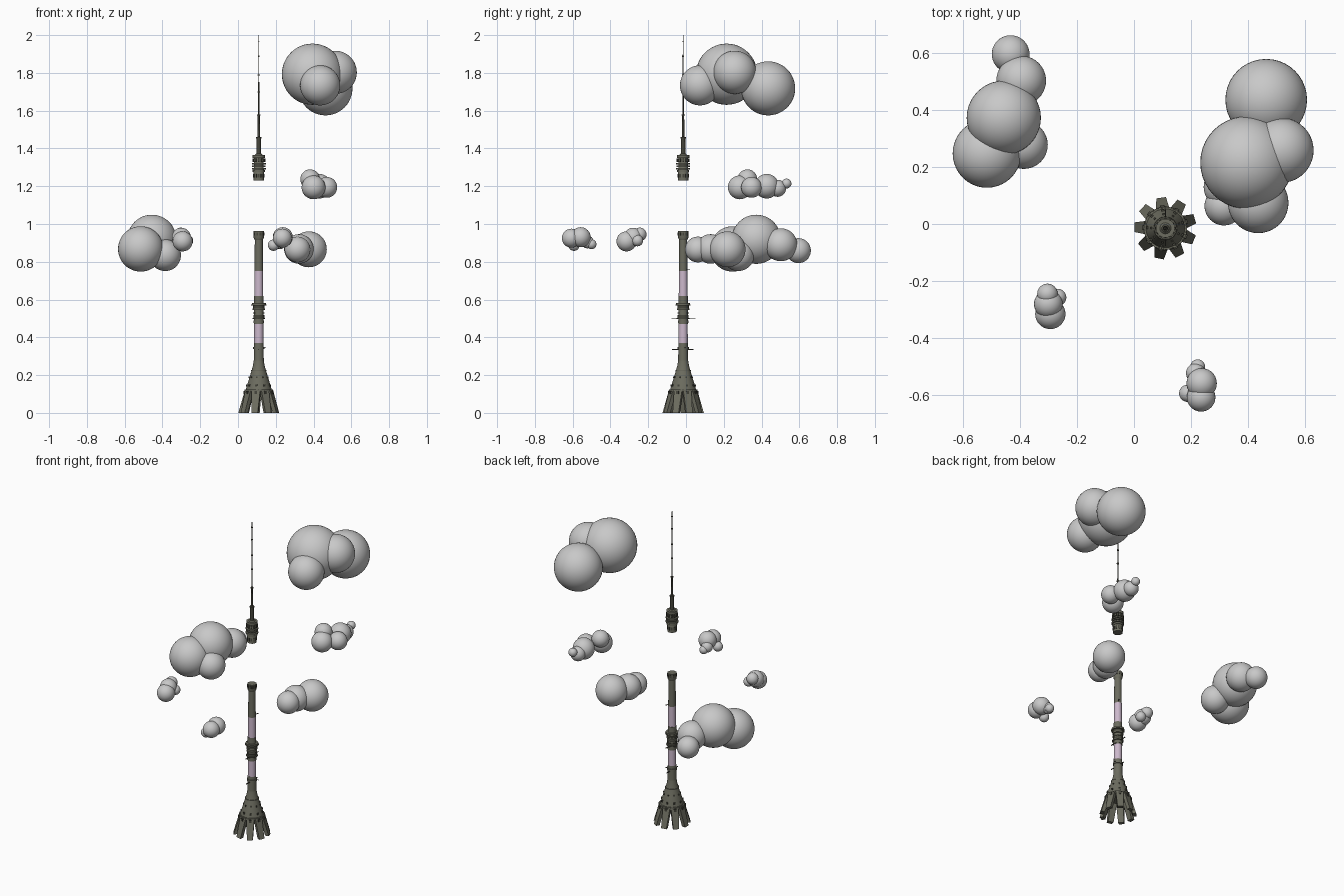
import bpy, bmesh, math
from mathutils import Matrix, Vector

cube = bpy.data.objects.get("Cube")
if cube:
    bpy.data.objects.remove(cube)

CENTRE = Vector((0.11, -0.015, 0))
LEGS = 9


def material(name, colour):
    m = bpy.data.materials.new(name)
    m.use_nodes = True
    m.diffuse_color = (*colour, 1)
    m.node_tree.nodes["Principled BSDF"].inputs["Base Color"].default_value = (*colour, 1)
    return m


cloud_grey = material("cloud grey", (0.58, 0.58, 0.58))
concrete = material("olive concrete", (0.15, 0.15, 0.115))
dark = material("dark metal", (0.06, 0.06, 0.045))
pink = material("pale pink", (0.6, 0.48, 0.6))


def finish(bm, name, mat, loc=CENTRE, smooth=True):
    bmesh.ops.recalc_face_normals(bm, faces=bm.faces)
    mesh = bpy.data.meshes.new(name)
    bm.to_mesh(mesh)
    bm.free()
    mesh.materials.append(mat)
    ob = bpy.data.objects.new(name, mesh)
    ob.location = loc
    bpy.context.collection.objects.link(ob)
    if smooth:
        bpy.ops.object.select_all(action="DESELECT")
        ob.select_set(True)
        bpy.context.view_layer.objects.active = ob
        bpy.ops.object.shade_smooth_by_angle(angle=math.radians(35))
    return ob


def lathe(name, profile, mat, sides=24):
    """Turn (radius, height) points about the tower axis, closed at both ends."""
    bm = bmesh.new()
    rings = []
    for r, z in profile:
        rings.append([bm.verts.new((r * math.cos(math.tau * i / sides),
                                    r * math.sin(math.tau * i / sides), z))
                      for i in range(sides)])
    for low, high in zip(rings, rings[1:]):
        for i in range(sides):
            j = (i + 1) % sides
            bm.faces.new((low[i], low[j], high[j], high[i]))
    bm.faces.new(rings[0])
    bm.faces.new(rings[-1])
    return finish(bm, name, mat)


def discs(name, rows, mat, sides=24):
    """Stack of plain discs given as (radius, bottom, top)."""
    bm = bmesh.new()
    for r, z0, z1 in rows:
        bmesh.ops.create_cone(bm, cap_ends=True, segments=sides, radius1=r, radius2=r,
                              depth=z1 - z0, matrix=Matrix.Translation((0, 0, (z0 + z1) / 2)))
    return finish(bm, name, mat)


def around(count, start=0.0):
    return [Matrix.Rotation(start + math.tau * i / count, 4, "Z") for i in range(count)]


def studs(name, rows, mat, start):
    """Rings of small boxes: (count, radius, height, depth, width, tall)."""
    bm = bmesh.new()
    for count, r, z, d, w, h in rows:
        for rot in around(count, start):
            bmesh.ops.create_cube(bm, size=1, matrix=rot @ Matrix.Translation((r, 0, z))
                                  @ Matrix.Diagonal((d, w, h, 1)))
    return finish(bm, name, mat, smooth=False)


# Splayed legs
first = math.radians(98)
bm = bmesh.new()
for rot in around(LEGS, first):
    rings = []
    for inner, outer, half, z in ((0.086, 0.108, 0.017, 0), (0.05, 0.071, 0.023, 0.125)):
        rings.append([bm.verts.new(rot @ Vector(p)) for p in
                      ((inner, -half, z), (outer, -half, z), (outer, half, z), (inner, half, z))])
    a, b = rings
    for i in range(4):
        j = (i + 1) % 4
        bm.faces.new((a[i], a[j], b[j], b[i]))
    bm.faces.new(a)
    bm.faces.new(b)
finish(bm, "base_legs", concrete, smooth=False)

# Conical base and its windows
lathe("base_cone", [(0.072, 0.11), (0.064, 0.14), (0.05, 0.185), (0.038, 0.225),
                    (0.031, 0.25), (0.026, 0.28)], concrete, LEGS * 4)
discs("base_rings", [(0.041, 0.222, 0.227), (0.076, 0.117, 0.123)], concrete)
studs("base_windows", [(LEGS, 0.075, 0.108, 0.012, 0.014, 0.016),
                       (LEGS, 0.062, 0.145, 0.01, 0.01, 0.012),
                       (LEGS, 0.049, 0.188, 0.008, 0.007, 0.009)], dark, first)

# Lower shaft, with the two coloured bands
lathe("lower_shaft", [(0.027, 0.25), (0.025, 0.37)], concrete)
lathe("lower_band", [(0.0245, 0.37), (0.024, 0.47)], pink)
lathe("middle_shaft", [(0.025, 0.47), (0.025, 0.62)], concrete)
lathe("upper_band", [(0.0235, 0.62), (0.0225, 0.75)], pink)
lathe("upper_shaft", [(0.0225, 0.75), (0.021, 0.93)], concrete)
lathe("shaft_collar", [(0.021, 0.915), (0.027, 0.927), (0.027, 0.962)], concrete)
studs("collar_studs", [(10, 0.027, 0.947, 0.004, 0.009, 0.018)], dark, 0)

# Galleries on the shaft
discs("galleries", [(0.03, 0.338, 0.35), (0.028, 0.475, 0.49), (0.034, 0.497, 0.503),
                    (0.031, 0.525, 0.532), (0.033, 0.545, 0.553), (0.04, 0.568, 0.574),
                    (0.037, 0.574, 0.582)], concrete)
discs("gallery_shadows", [(0.029, 0.503, 0.517), (0.03, 0.553, 0.568)], dark)

# Thin side booms
bm = bmesh.new()
for angle, z, reach in ((90, 0.335, 0.055), (-90, 0.335, 0.06), (90, 0.498, 0.065),
                        (-90, 0.498, 0.062), (20, 0.345, 0.04), (60, 0.76, 0.04)):
    bmesh.ops.create_cube(bm, size=1, matrix=Matrix.Rotation(math.radians(angle), 4, "Z")
                          @ Matrix.Translation((reach / 2, 0, z))
                          @ Matrix.Diagonal((reach, 0.004, 0.004, 1)))
finish(bm, "side_booms", dark, smooth=False)

# Pod under the antenna
lathe("pod_core", [(0.028, 1.23), (0.028, 1.285), (0.025, 1.29), (0.025, 1.36),
                   (0.014, 1.372)], concrete)
discs("pod_decks", [(0.032, 1.275, 1.285), (0.037, 1.288, 1.297), (0.035, 1.303, 1.309),
                    (0.037, 1.314, 1.322), (0.031, 1.33, 1.345), (0.033, 1.35, 1.366)], concrete)
studs("pod_windows", [(12, 0.028, 1.255, 0.004, 0.008, 0.02),
                      (12, 0.032, 1.338, 0.005, 0.008, 0.018)], dark, 0)

# Stepped antenna
lathe("antenna", [(0.012, 1.365), (0.011, 1.46), (0.0065, 1.462), (0.0055, 1.58),
                  (0.004, 1.582), (0.0035, 1.75), (0.0025, 1.752), (0.002, 2.0)], dark, 12)
discs("antenna_rings", [(0.014, 1.452, 1.46), (0.009, 1.575, 1.581), (0.007, 1.695, 1.701),
                        (0.006, 1.785, 1.791), (0.005, 1.885, 1.891), (0.005, 1.965, 1.97)],
      dark, 12)

# Clouds: puffs as (x, y, z, radius)
clouds = {
    "large_left_cloud": [(-0.432, 0.595, 0.859, 0.066), (-0.395, 0.502, 0.89, 0.087),
                         (-0.456, 0.372, 0.919, 0.13), (-0.515, 0.247, 0.868, 0.12),
                         (-0.386, 0.277, 0.835, 0.084)],
    "high_cloud": [(0.463, 0.435, 1.718, 0.143), (0.394, 0.215, 1.793, 0.162),
                   (0.515, 0.258, 1.803, 0.114), (0.435, 0.074, 1.734, 0.106)],
    "low_right_cloud": [(0.375, 0.22, 0.866, 0.095), (0.322, 0.13, 0.868, 0.078),
                        (0.315, 0.063, 0.865, 0.068)],
    "middle_right_cloud": [(0.4, 0.285, 1.194, 0.063), (0.47, 0.347, 1.194, 0.055),
                           (0.382, 0.325, 1.237, 0.052), (0.43, 0.427, 1.2, 0.065),
                           (0.43, 0.485, 1.189, 0.045), (0.434, 0.532, 1.214, 0.026)],
    "small_front_cloud": [(0.235, -0.607, 0.925, 0.05), (0.237, -0.558, 0.93, 0.053),
                          (0.223, -0.5, 0.893, 0.026), (0.188, -0.593, 0.888, 0.03),
                          (0.216, -0.522, 0.905, 0.034)],
    "small_left_cloud": [(-0.303, -0.245, 0.945, 0.036), (-0.3, -0.28, 0.93, 0.05),
                         (-0.293, -0.315, 0.908, 0.053), (-0.267, -0.257, 0.912, 0.03)],
}
for name, puffs in clouds.items():
    bm = bmesh.new()
    for x, y, z, r in puffs:
        bmesh.ops.create_uvsphere(bm, u_segments=40, v_segments=24, radius=r,
                                  matrix=Matrix.Translation((x, y, z)))
    finish(bm, name, cloud_grey, (0, 0, 0))
